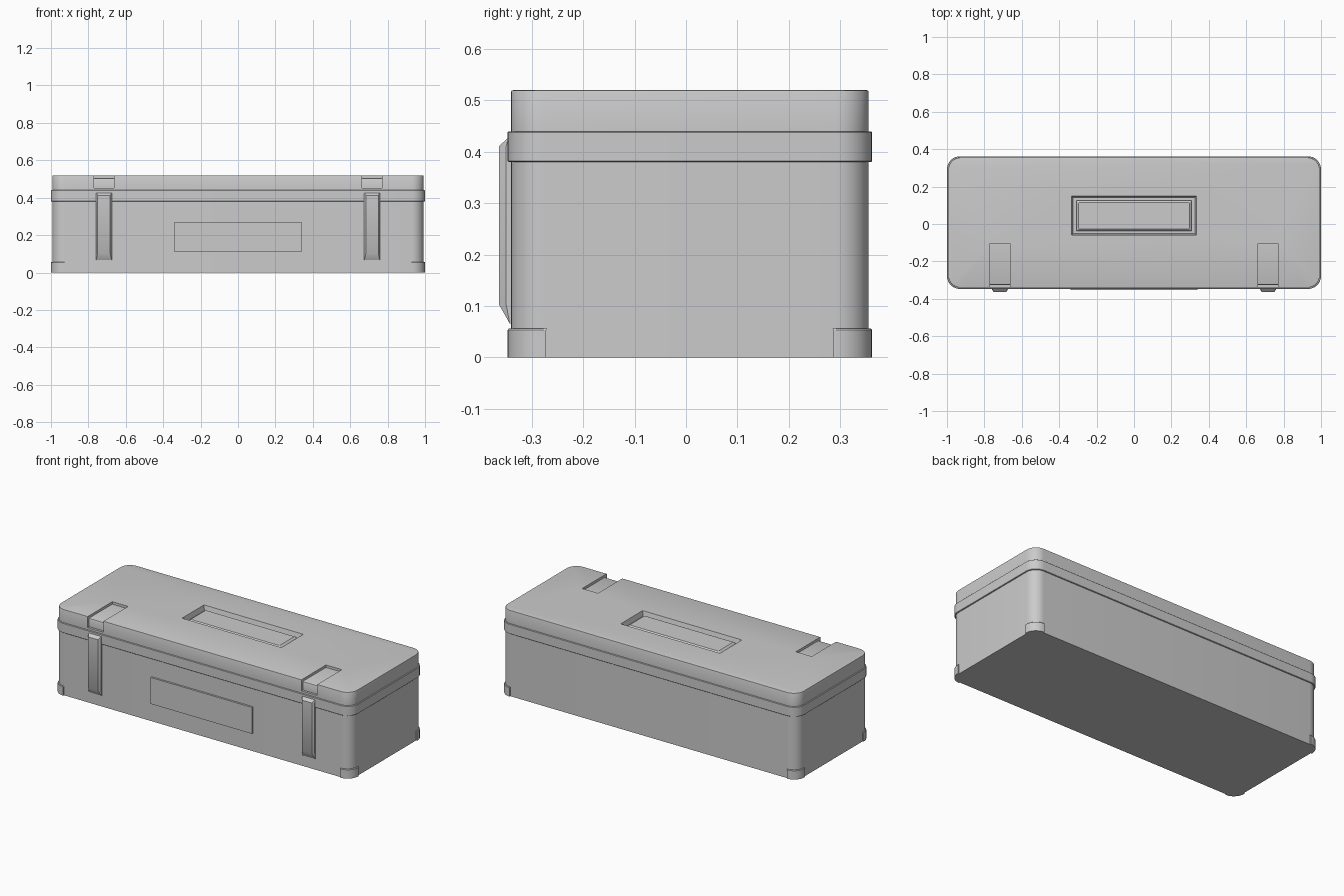
import bpy, bmesh, math

if "Cube" in bpy.data.objects:
    bpy.data.objects.remove(bpy.data.objects["Cube"])

CY = 0.0075  # centre of the case in y (latches stick out at the front)


def make(name, verts, faces, bevel=0.0, angle=35):
    me = bpy.data.meshes.new(name)
    bm = bmesh.new()
    vs = [bm.verts.new(v) for v in verts]
    for f in faces:
        bm.faces.new([vs[i] for i in f])
    bmesh.ops.recalc_face_normals(bm, faces=bm.faces)
    bm.to_mesh(me)
    bm.free()
    ob = bpy.data.objects.new(name, me)
    bpy.context.collection.objects.link(ob)
    if bevel:
        m = ob.modifiers.new("bevel", 'BEVEL')
        m.width, m.segments, m.limit_method = bevel, 2, 'ANGLE'
        m.angle_limit = math.radians(40)
    return ob


def loft(name, rings, bevel=0.0):
    n = len(rings[0])
    faces = [list(range(n)), list(range((len(rings) - 1) * n, len(rings) * n))]
    for k in range(len(rings) - 1):
        for i in range(n):
            j = (i + 1) % n
            faces.append([k * n + i, k * n + j, (k + 1) * n + j, (k + 1) * n + i])
    return make(name, [v for r in rings for v in r], faces, bevel)


def arc(cx, cy, r, a0, n=10):
    return [(cx + r * math.cos(a0 + math.pi / 2 * i / n),
             cy + r * math.sin(a0 + math.pi / 2 * i / n)) for i in range(n + 1)]


def rounded(hx, hy, r, z, cx=0.0, cy=CY, n=10):
    pts = []
    for k, (sx, sy) in enumerate([(1, 1), (-1, 1), (-1, -1), (1, -1)]):
        pts += arc(cx + sx * (hx - r), cy + sy * (hy - r), r, k * math.pi / 2, n)
    return [(x, y, z) for x, y in pts]


def rect(x0, x1, y0, y1, z):
    return [(x0, y0, z), (x1, y0, z), (x1, y1, z), (x0, y1, z)]


def cut(target, cutter):
    m = target.modifiers.new("cut", 'BOOLEAN')
    m.operation, m.object, m.solver = 'DIFFERENCE', cutter, 'EXACT'
    bpy.context.view_layer.objects.active = target
    bpy.ops.object.modifier_apply(modifier=m.name)
    bpy.data.objects.remove(cutter)


# Main body, rim band and lid
loft("case_body", [rounded(0.993, 0.348, 0.065, z) for z in (0, 0.38)])
loft("rim_band", [rounded(1.0 - d, 0.3545 - d, 0.07, z) for d, z in
                  ((0.002, 0.38), (0, 0.382), (0, 0.438), (0.002, 0.44))])
lid = loft("lid", [rounded(0.993 - d, 0.348 - d, 0.065, z) for d, z in
                   ((0, 0.44), (0, 0.516), (0.001, 0.519), (0.004, 0.52))])

# Slots for the latches, running over the front edge of the lid
slot = [(-0.105, 0.505), (-0.105, 0.6), (-0.4, 0.6), (-0.4, 0.453), (-0.327, 0.453),
        (-0.327, 0.495), (-0.324, 0.502), (-0.317, 0.505)]
for s in (-1, 1):
    cut(lid, loft("slot_cutter", [[(s * 0.717 + dx, y, z) for y, z in slot]
                                  for dx in (-0.053, 0.053)]))

# Handle well and the handle plate lying in it
cut(lid, loft("well_cutter", [rect(-0.325, 0.325, -0.052, 0.142, 0.49),
                              rect(-0.333, 0.333, -0.06, 0.15, 0.52),
                              rect(-0.333, 0.333, -0.06, 0.15, 0.6)]))
loft("handle", [rect(-0.308, 0.308, -0.038, 0.126, 0.489),
                rect(-0.308, 0.308, -0.038, 0.126, 0.502),
                rect(-0.298, 0.298, -0.028, 0.116, 0.51)], 0.003)

# Label plate on the front
loft("label_plate", [rect(-0.34, 0.34, -0.352, -0.335, z) for z in (0.11, 0.27)])

# Front latches: bent strap profile with narrowed outer face
for s, side in ((-1, "left"), (1, "right")):
    x = s * 0.717
    outer = [(-0.335, 0.06), (-0.343, 0.066), (-0.364, 0.103), (-0.364, 0.411),
             (-0.346, 0.427), (-0.343, 0.437), (-0.335, 0.437)]
    rings = []
    for y, z in outer:
        rings.append([(x - 0.043, -0.335, z), (x - 0.043, max(y, -0.35), z),
                      (x - (0.033 if y < -0.35 else 0.041), y - 0.0001, z),
                      (x + (0.033 if y < -0.35 else 0.041), y - 0.0001, z),
                      (x + 0.043, max(y, -0.35), z), (x + 0.043, -0.335, z)])
    loft("latch_" + side, rings[1:-1])

# Corner feet wrapping the bottom corners
for sx, nx in ((-1, "left"), (1, "right")):
    for sy, ny in ((-1, "front"), (1, "back")):
        prof = arc(0.93, 0.2845, 0.07, 0) + [(0.93, 0.2795), (1.0, 0.2795)]
        loft("corner_foot_%s_%s" % (ny, nx),
             [[(sx * (x - d * 0.5), CY + sy * (y - d * 0.5), z) for x, y in prof]
              for d, z in ((0, 0), (0, 0.053), (0.004, 0.056))])

# Smooth shading with sharp edges kept
bpy.ops.object.select_all(action='SELECT')
bpy.context.view_layer.objects.active = lid
bpy.ops.object.shade_smooth_by_angle(angle=math.radians(30))
